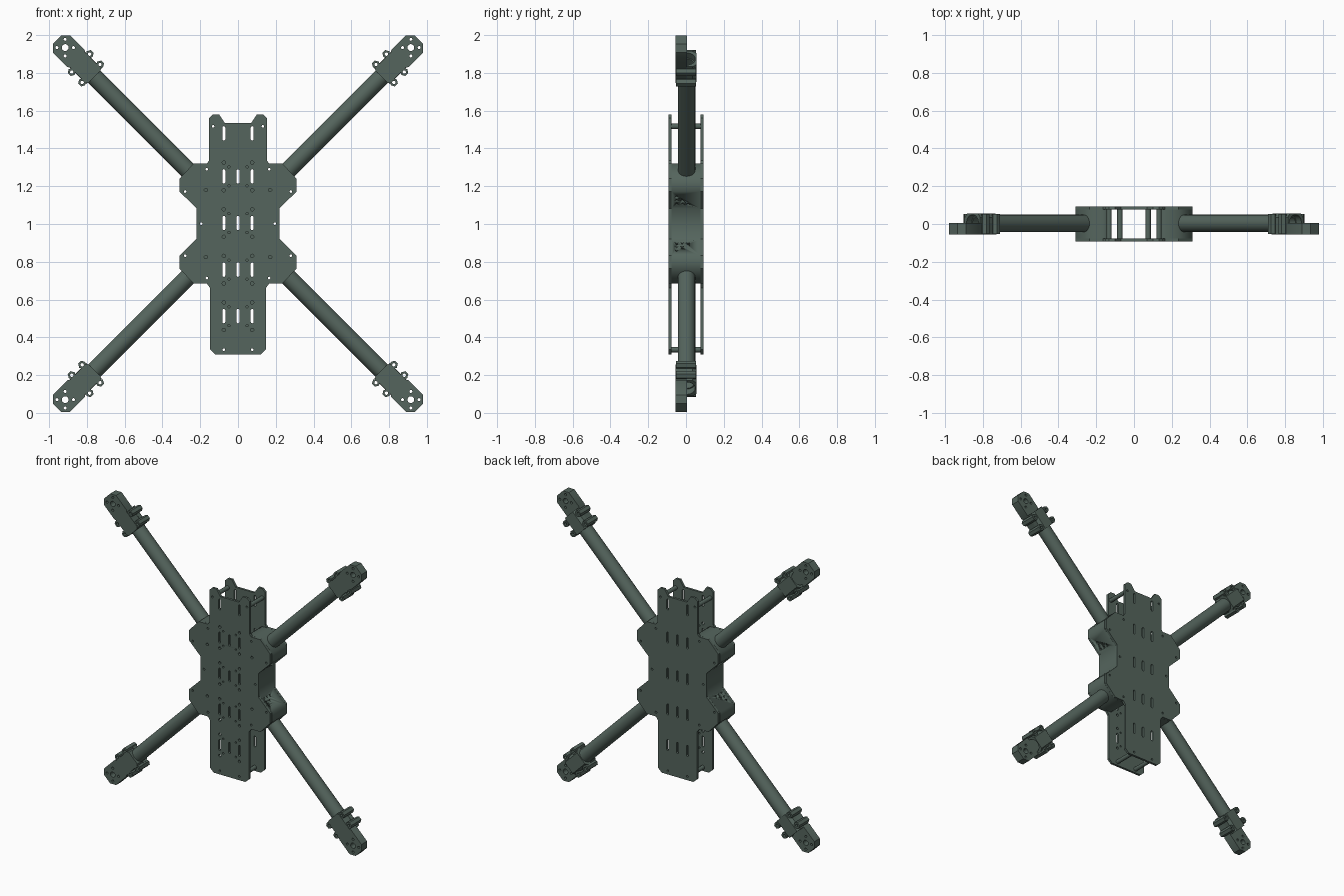
import bpy, bmesh
from math import sin, cos, pi, sqrt
from mathutils import Matrix, Vector

if "Cube" in bpy.data.objects:
    bpy.data.objects.remove(bpy.data.objects["Cube"])

mat = bpy.data.materials.new("dark_green_grey")
mat.diffuse_color = (0.09, 0.13, 0.11, 1)
mat.use_nodes = True
mat.node_tree.nodes["Principled BSDF"].inputs["Base Color"].default_value = mat.diffuse_color
MID = 1.002          # height of the horizontal symmetry line
R = 1 / sqrt(2)


def ring(x, y, r, n=16, start=0.0):
    return [(x + r * cos(start + 2 * pi * i / n), y + r * sin(start + 2 * pi * i / n)) for i in range(n)]


def slot(x, y, half_len, r):
    top = [(x + r * cos(pi * i / 6), y + half_len - r + r * sin(pi * i / 6)) for i in range(7)]
    return top + [(2 * x - a, 2 * y - b) for a, b in top]


def mirror_x(half):
    return half + [(-x, z) for x, z in reversed(half)]


def slab(name, loops, lo, hi, frame, smooth=True):
    """Extrude an outline with holes from lo to hi, placed by frame."""
    cu = bpy.data.curves.new(name, 'CURVE')
    cu.dimensions = '2D'
    cu.fill_mode = 'BOTH'
    cu.extrude = (hi - lo) / 2
    for loop in loops:
        sp = cu.splines.new('POLY')
        sp.points.add(len(loop) - 1)
        for p, (a, b) in zip(sp.points, loop):
            p.co = (a, b, 0, 1)
        sp.use_cyclic_u = True
    ob = bpy.data.objects.new(name, cu)
    bpy.context.collection.objects.link(ob)
    bpy.ops.object.select_all(action='DESELECT')
    ob.select_set(True)
    bpy.context.view_layer.objects.active = ob
    bpy.ops.object.convert(target='MESH')
    ob = bpy.context.object
    bm = bmesh.new()
    bm.from_mesh(ob.data)
    bm.transform(frame @ Matrix.Translation((0, 0, (lo + hi) / 2)))
    bmesh.ops.remove_doubles(bm, verts=bm.verts, dist=1e-5)
    bmesh.ops.recalc_face_normals(bm, faces=bm.faces)
    bm.to_mesh(ob.data)
    bm.free()
    ob.data.materials.clear()
    ob.data.materials.append(mat)
    if smooth:
        bpy.ops.object.shade_smooth_by_angle(angle=0.6)
    return ob


# Frame that puts a profile in the x-z plane with depth along y
FRONT = Matrix(((1, 0, 0, 0), (0, 0, 1, 0), (0, 1, 0, 0), (0, 0, 0, 1)))

# Main plates
wing = [(.165, 1.32), (.235, 1.32), (.31, 1.24), (.31, 1.172), (.22, 1.083),
        (.22, .921), (.31, .832), (.31, .764), (.235, .685), (.165, .685)]
outline = mirror_x([(.07, 1.535), (.10, 1.58), (.132, 1.58), (.153, 1.56), (.153, 1.337)]
                   + wing + [(.147, .66), (.147, .335), (.12, .31)])
rows = [1.252, 1.005, .758, .512]
slots = [slot(x, z, .038, .008) for z in rows for x in (-.075, 0, .075)]
slots += [slot(x, 1.48, .038, .008) for x in (-.075, .075)]
mount_holes = [(.28, 1.172), (.165, 1.29), (.195, 1.002), (.28, .832), (.165, .714)]
posts = [(.132, 1.517), (.075, .335)]
screws = [ring(s * x, z, .007) for x, z in mount_holes + posts for s in (-1, 1)]
small = []
for s in (-1, 1):
    for z in rows:
        for d in (-1, 1):
            small += [ring(s * .075, z + d * .073, .009), ring(s * .048, z + d * .05, .006)]
    small += [ring(s * .17, z, .009) for z in (1.18, .825)]
slab("front_plate", [outline] + slots + screws + small, -.092, -.076, FRONT)
slab("back_plate", [outline] + slots + screws, .076, .092, FRONT)

# Standoffs joining the plates
for x, z in posts:
    for s in (-1, 1):
        slab("standoff", [ring(s * x, z, .014), ring(s * x, z, .007)], -.076, .076, FRONT)

# Arm mounts between the plates, with triangular pockets on the inner slopes
for s in (-1, 1):
    body = [(s * x, z) for x, z in [(.13, 1.32)] + wing + [(.13, .685)]]
    holes = [ring(s * x, z, .007) for x, z in mount_holes]
    mount = slab("arm_mount", [body] + holes, -.0755, .0755, FRONT, smooth=False)
    cutters = []
    for k in (-1, 1):
        along = Vector((s * R, 0, k * R))
        normal = Vector((s * R, 0, -k * R))
        base = Vector((s * .22, 0, MID + k * .081))
        fr = Matrix.Identity(4)
        for c, axis in enumerate((Vector((0, 1, 0)), along, normal)):
            fr.col[c] = axis.to_4d()
            fr[3][c] = 0
        fr.translation = base
        tris = [ring(-.05 + .03 * j, .028 + .028 * i, .013, 3, pi / 2) for i in range(3) for j in range(3 - i)]
        cutters.append(slab("pocket_cutter", tris, -.012, .02, fr, smooth=False))
    for c in cutters:
        c.hide_render = True
        mod = mount.modifiers.new("pockets", 'BOOLEAN')
        mod.object = c
        mod.operation = 'DIFFERENCE'
        mod.solver = 'EXACT'
        bpy.context.view_layer.objects.active = mount
        bpy.ops.object.modifier_apply(modifier=mod.name)
        bpy.data.objects.remove(c)

# Arms, clamps and motor plates, one set per corner
side = [(1.075, .045), (1.087, .056), (1.2, .056), (1.212, .064), (1.322, .064), (1.354, .032)]
motor_outline = side + [(u, -v) for u, v in reversed(side)]
motor_holes = [ring(1.294, 0, .018, 20)]
motor_holes += [ring(1.294 + a * .031, b * .031, .008) for a in (-1, 1) for b in (-1, 1)]
arch = [(.045 * cos(pi * i / 16), .004 + .045 * sin(pi * i / 16)) for i in range(17)]
arch += [(-.058, .004), (-.058, .035), (-.042, .055), (.042, .055), (.058, .035), (.058, .004)]
ALONG = Matrix(((0, 0, 1, 0), (1, 0, 0, 0), (0, 1, 0, 0), (0, 0, 0, 1)))

for sx in (-1, 1):
    for sz in (-1, 1):
        arm = Matrix(((sx * R, sx * R, 0, 0), (0, 0, 1, 0),
                      (sz * R, -sz * R, 0, MID + sz * .017), (0, 0, 0, 1)))
        slab("arm_tube", [ring(0, .003, .046, 32), ring(0, .003, .039, 32)], .36, 1.17, arm @ ALONG)
        slab("motor_plate", [motor_outline] + motor_holes, -.056, .004, arm)
        slab("clamp_cap", [arch], 1.078, 1.209, arm @ ALONG)
        for u in (1.1, 1.178):
            for v in (-.067, .067):
                slab("clamp_boss", [ring(u, v, .022, 6), ring(u, v, .009, 12)], -.054, .054, arm)
